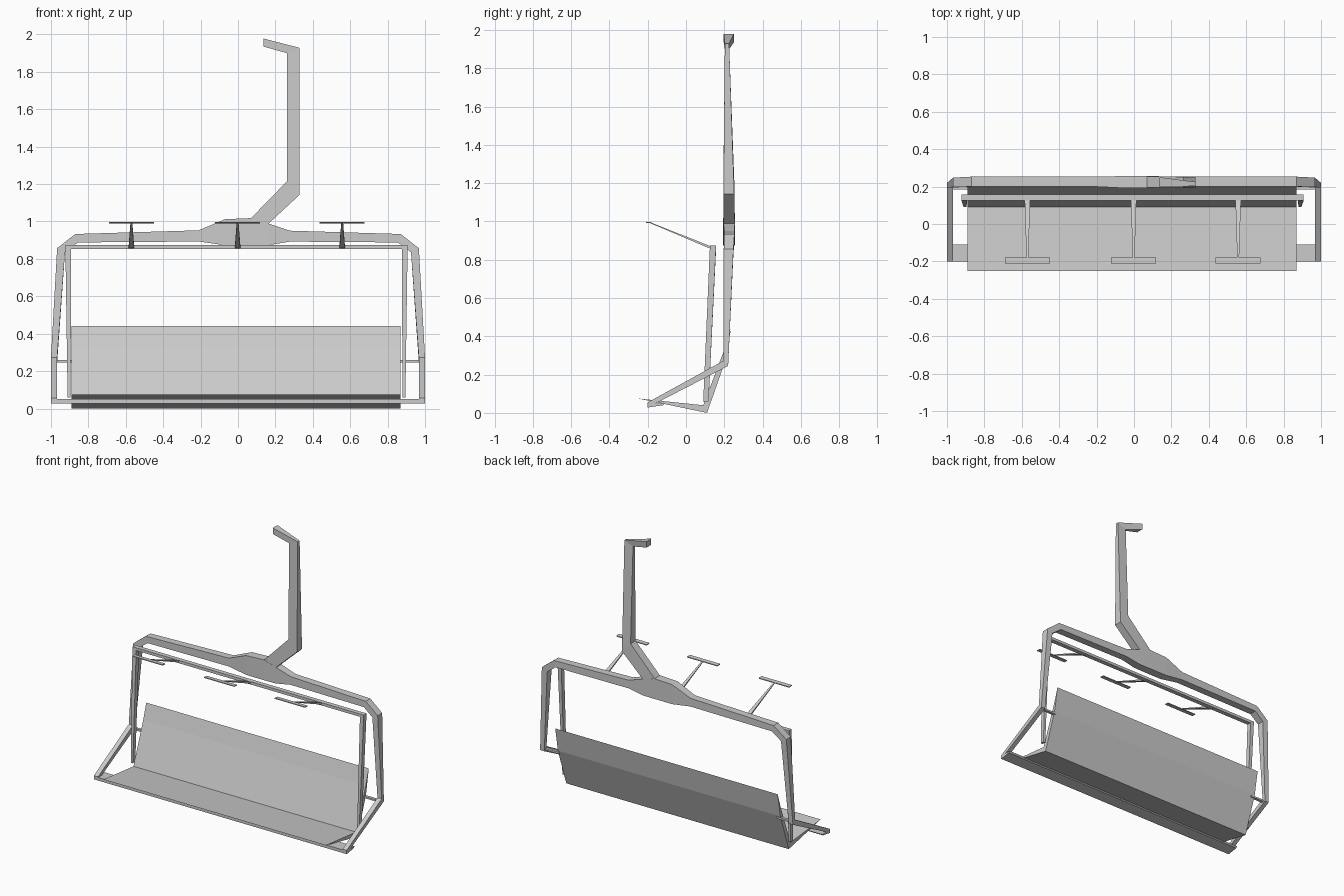
import bpy, bmesh

if "Cube" in bpy.data.objects:
    bpy.data.objects.remove(bpy.data.objects["Cube"])


def loft(name, rings, mirror=False):
    """Skin a list of equal-sized point rings and cap both ends."""
    bm = bmesh.new()
    vs = [[bm.verts.new(p) for p in r] for r in rings]
    n = len(rings[0])
    for a, b in zip(vs, vs[1:]):
        for i in range(n):
            j = (i + 1) % n
            bm.faces.new((a[i], a[j], b[j], b[i]))
    bm.faces.new(vs[0])
    bm.faces.new(vs[-1])
    bmesh.ops.recalc_face_normals(bm, faces=bm.faces)
    me = bpy.data.meshes.new(name)
    bm.to_mesh(me)
    bm.free()
    ob = bpy.data.objects.new(name, me)
    bpy.context.collection.objects.link(ob)
    if mirror:
        ob.modifiers.new("Mirror", 'MIRROR')
    return ob


def ring(outer, inner, yf, yb):
    """Four-point section from two (x, z) points and a y range."""
    (xo, zo), (xi, zi) = outer, inner
    return [(xo, yf, zo), (xo, yb, zo), (xi, yb, zi), (xi, yf, zi)]


def extrude_x(name, profile, x0, x1):
    return loft(name, [[(x, y, z) for y, z in profile] for x in (x0, x1)])


# Seat and backrest: one wedge-shaped profile
extrude_x("seat", [(-.25, .075), (.11, 0), (.205, .27), (.235, .44),
                   (.20, .33), (.09, .04)], -.89, .87)

# Outer frame: top bar, shoulder, upright and diagonal arm
loft("frame", [
    ring((.2, .953), (.2, .893), .2, .253),
    ring((.87, .933), (.855, .888), .2, .253),
    ring((.967, .857), (.925, .835), .197, .248),
    [(1, .195, .272), (1, .22, .245), (.967, .22, .245), (.967, .195, .272)],
    [(1, -.2, .055), (1, -.2, .028), (.967, -.2, .028), (.967, -.2, .055)],
], mirror=True)

# Front cross bar under the seat
extrude_x("seat_front_bar", [(-.2, .028), (-.2, .05), (-.11, .05), (-.12, .04)], -1, 1)

# Short pegs joining backrest to frame
loft("seat_peg", [ring((x, .26), (x, .247), .185, .205) for x in (.86, .985)], mirror=True)

# Faceted hub in the middle of the top bar
loft("hub", [ring((x, zt), (x, zb), yf, yb) for x, zt, zb, yf, yb in [
    (-.21, .953, .893, .2, .253), (-.07, 1.012, .873, .193, .256),
    (.07, 1.018, .873, .193, .256), (.16, .99, .873, .195, .255),
    (.28, .95, .893, .2, .253)]])

# Hanger arm with hooked top
loft("hanger_arm", [
    ring((.05, 1.0), (.16, .97), .195, .255),
    ring((.07, 1.018), (.165, .99), .195, .255),
    ring((.262, 1.215), (.33, 1.143), .195, .252),
    ring((.262, 1.9), (.33, 1.928), .203, .225),
    ring((.137, 1.935), (.137, 1.978), .197, .25),
])

# Safety bar: one half of the hoop per side
hoop = loft("safety_bar", [
    ring((0, .873), (0, .853), .125, .157),
    ring((.915, .873), (.885, .853), .125, .157),
    ring((.903, .06), (.887, .06), .09, .118),
], mirror=True)
hoop.location.x = -.008

# Three T-shaped footrests
for i, x in enumerate((-.57, -.002, .557)):
    loft(f"footrest_stem_{i}", [
        [(x - w, y, z), (x + w, y, z), (x + w, y, z - t), (x - w, y, z - t)]
        for w, y, z, t in ((.015, .14, .866, .014), (.005, -.185, .995, .005))])
    extrude_x(f"footrest_{i}", [(-.18, .99), (-.18, .996), (-.21, .998), (-.21, .992)],
              x - .12, x + .12)
